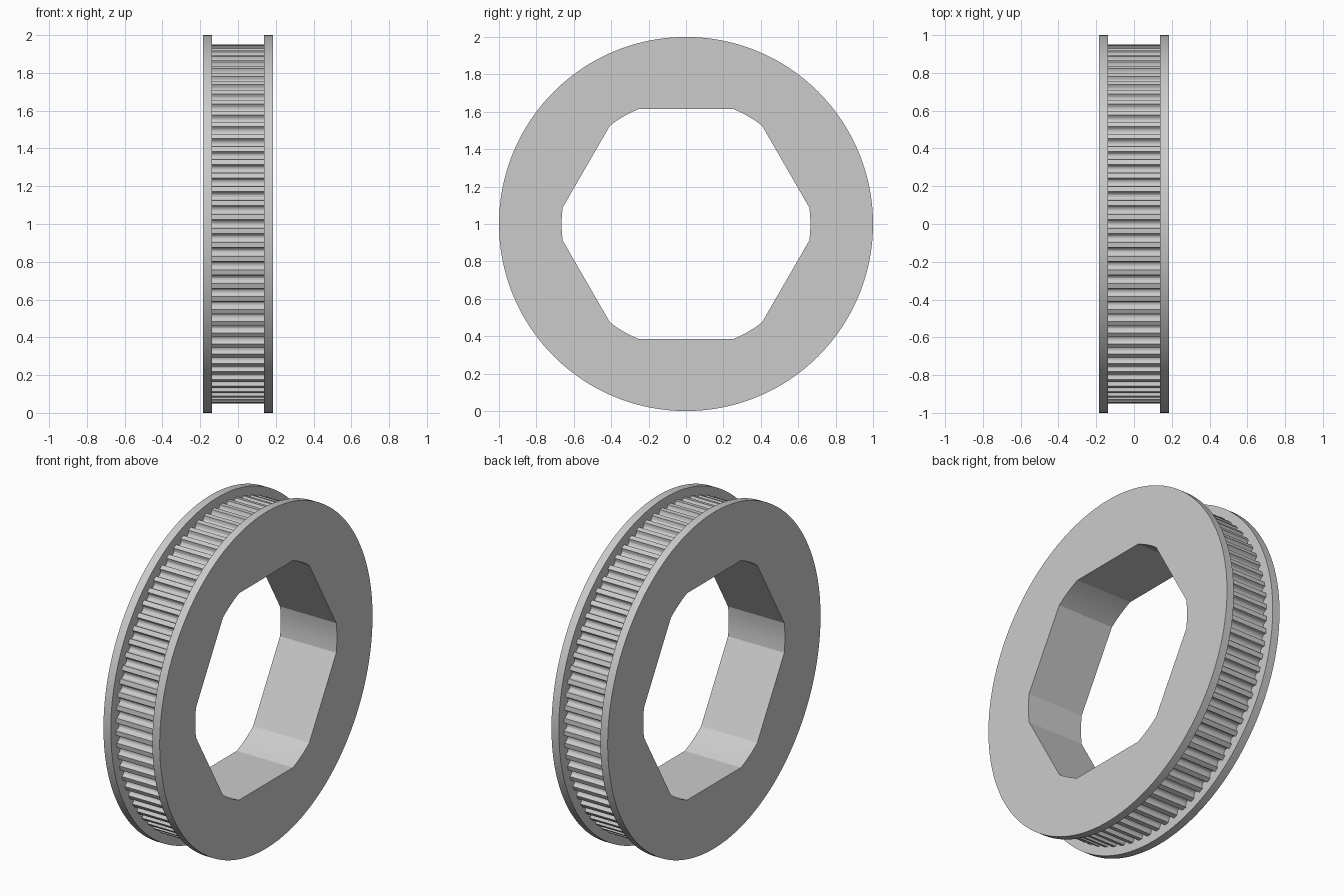
import bpy, bmesh
from math import pi, sin, cos, acos, radians
from mathutils import Matrix

TEETH = 80
TIP, DEPTH, GROOVE = 0.95, 0.028, 0.0235   # tooth tip radius, groove depth, groove half width
APOTHEM, BORE = 0.615, 0.665               # hexagon flats and the round that trims its corners
INNER, OUTER = 0.137, 0.185                # flange inner and outer faces

cube = bpy.data.objects.get("Cube")
if cube:
    bpy.data.objects.remove(cube, do_unlink=True)

metal = bpy.data.materials.new("grey_metal")
metal.use_nodes = True
grey = (0.6, 0.6, 0.6, 1)
metal.diffuse_color = grey
metal.node_tree.nodes["Principled BSDF"].inputs["Base Color"].default_value = grey


def polar(r, a):
    return r * cos(a), r * sin(a)


def circle(r, n=192):
    return [polar(r, 2 * pi * i / n) for i in range(n)]


def hex_bore():
    """Hexagon with its corners rounded by a circle."""
    flat = acos(APOTHEM / BORE)
    gap = pi / 3 - 2 * flat
    pts = []
    for side in range(6):
        start = pi / 2 + side * pi / 3 + flat
        pts += [polar(BORE, start + gap * k / 6) for k in range(7)]
    return pts


def toothed_rim():
    """Belt tooth rim with round bottomed grooves."""
    pts = []
    half = GROOVE / TIP
    for tooth in range(TEETH):
        mid = 2 * pi * tooth / TEETH
        for k in range(9):
            t = pi * k / 8
            pts.append(polar(TIP - DEPTH * sin(t), mid - half * cos(t)))
    return pts


def ring(name, outline, x0, x1, capped=True):
    """Extrude an outline with the hexagonal bore along x."""
    curve = bpy.data.curves.new(name, "CURVE")
    curve.dimensions = "2D"
    curve.fill_mode = "BOTH"
    curve.extrude = (x1 - x0) / 2
    for pts in (outline, hex_bore()):
        spline = curve.splines.new("POLY")
        spline.points.add(len(pts) - 1)
        for p, (u, v) in zip(spline.points, pts):
            p.co = (u, v, 0, 1)
        spline.use_cyclic_u = True
    temp = bpy.data.objects.new(name + "_curve", curve)
    bpy.context.collection.objects.link(temp)
    bpy.context.view_layer.update()
    mesh = bpy.data.meshes.new_from_object(temp.evaluated_get(
        bpy.context.evaluated_depsgraph_get()))
    bpy.data.objects.remove(temp, do_unlink=True)
    bpy.data.curves.remove(curve)

    # Turn the axis to x, stand the ring on the ground
    axes = Matrix(((0, 0, 1, (x0 + x1) / 2), (1, 0, 0, 0), (0, 1, 0, 1), (0, 0, 0, 1)))
    mesh.transform(axes)
    bm = bmesh.new()
    bm.from_mesh(mesh)
    bmesh.ops.remove_doubles(bm, verts=bm.verts, dist=1e-5)
    bmesh.ops.recalc_face_normals(bm, faces=bm.faces)
    if not capped:
        caps = [f for f in bm.faces if abs(f.normal.x) > 0.9]
        bmesh.ops.delete(bm, geom=caps, context="FACES")
    bm.to_mesh(mesh)
    bm.free()
    mesh.name = name
    mesh.materials.clear()
    mesh.materials.append(metal)
    obj = bpy.data.objects.new(name, mesh)
    bpy.context.collection.objects.link(obj)
    bpy.ops.object.select_all(action="DESELECT")
    obj.select_set(True)
    bpy.context.view_layer.objects.active = obj
    bpy.ops.object.shade_smooth_by_angle(angle=radians(20))
    return obj


ring("toothed_core", toothed_rim(), -INNER, INNER, capped=False)
ring("left_flange", circle(1), INNER, OUTER)
ring("right_flange", circle(1), -OUTER, -INNER)
